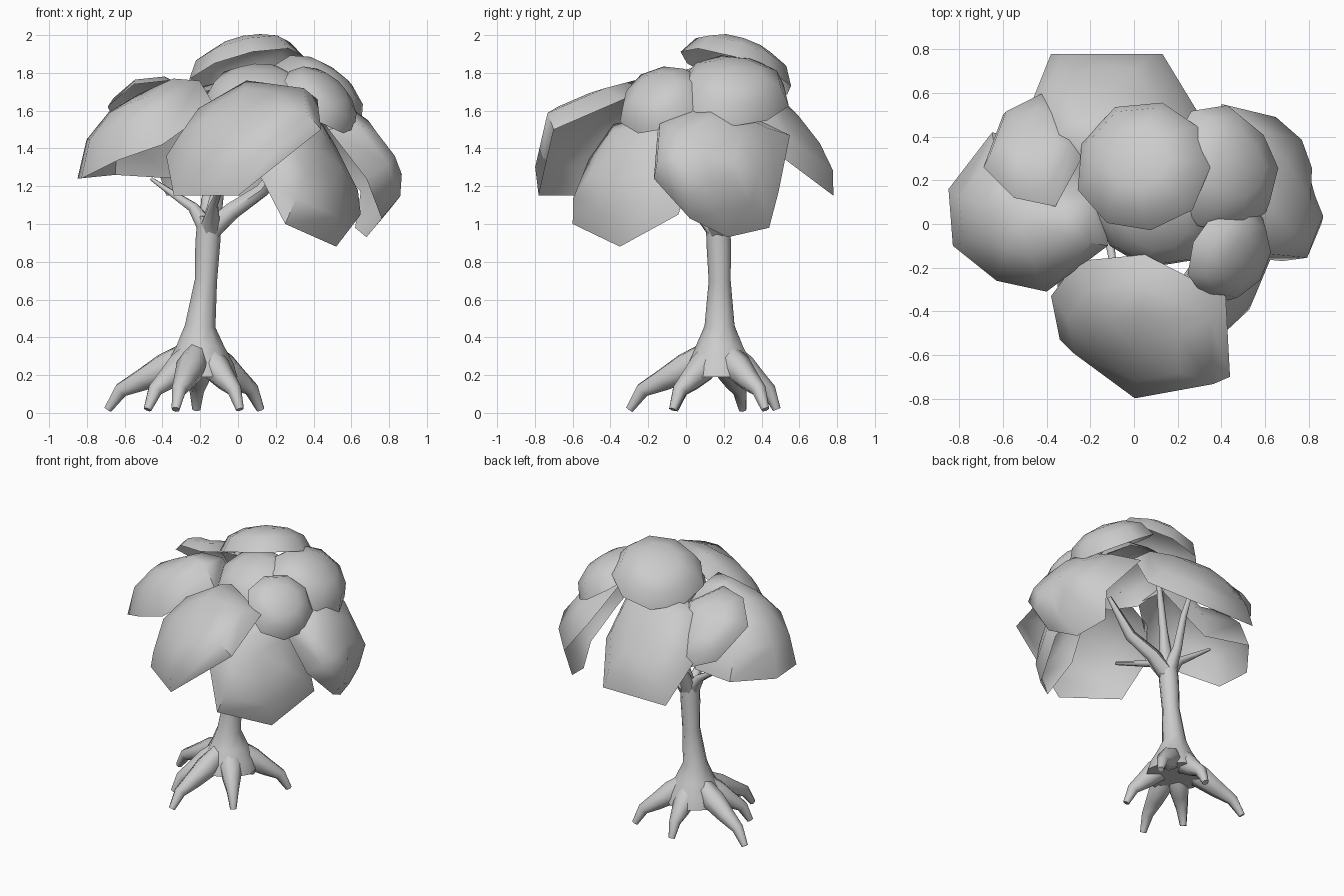
import bpy, bmesh, math, random
from mathutils import Vector

random.seed(4)
if "Cube" in bpy.data.objects:
    bpy.data.objects.remove(bpy.data.objects["Cube"], do_unlink=True)

GREY = (0.6, 0.6, 0.6, 1)
grey = bpy.data.materials.new("plain grey")
grey.use_nodes = True
grey.diffuse_color = GREY
grey.node_tree.nodes["Principled BSDF"].inputs["Base Color"].default_value = GREY
UP = Vector((0, 0, 1))


def finish(name, bm):
    """Turn a bmesh into a smooth-shaded object."""
    mesh = bpy.data.meshes.new(name)
    bm.to_mesh(mesh)
    bm.free()
    mesh.materials.append(grey)
    obj = bpy.data.objects.new(name, mesh)
    bpy.context.collection.objects.link(obj)
    bpy.ops.object.select_all(action="DESELECT")
    obj.select_set(True)
    bpy.context.view_layer.objects.active = obj
    bpy.ops.object.shade_smooth_by_angle(angle=math.radians(60))
    return obj


def bridge(bm, a, b):
    n = len(a)
    for i in range(n):
        bm.faces.new((a[i], a[(i + 1) % n], b[(i + 1) % n], b[i]))


def tube(name, path, sides=7):
    """Tapered limb through (x, y, z, radius) points."""
    bm = bmesh.new()
    pts = [Vector(p[:3]) for p in path]
    axis = pts[-1] - pts[0]
    ref = Vector((1, 0, 0)) if abs(axis.normalized().z) > 0.9 else UP
    rings = []
    for i, p in enumerate(pts):
        t = (pts[min(i + 1, len(pts) - 1)] - pts[max(i - 1, 0)]).normalized()
        u = ref.cross(t).normalized()
        v = t.cross(u)
        rings.append([bm.verts.new(p + path[i][3] * (
            u * math.cos(k * math.tau / sides) + v * math.sin(k * math.tau / sides)))
            for k in range(sides)])
    for a, b in zip(rings, rings[1:]):
        bridge(bm, a, b)
    bm.faces.new(rings[0][::-1])
    bm.faces.new(rings[-1])
    return finish(name, bm)


def leaf_dome(name, rim, crown):
    """Open domed shell rising from a rim polygon to a crown point."""
    bm = bmesh.new()
    rim = [Vector(p) for p in rim]
    centre = sum(rim, Vector()) / len(rim)
    lift = Vector(crown) - centre
    rings = []
    for angle in map(math.radians, (0, 35, 62)):
        rings.append([bm.verts.new(centre + (p - centre) * math.cos(angle)
                                   + lift * math.sin(angle)) for p in rim])
    for a, b in zip(rings, rings[1:]):
        bridge(bm, a, b)
    top = bm.verts.new(crown)
    for k in range(len(rim)):
        bm.faces.new((rings[-1][k], rings[-1][(k + 1) % len(rim)], top))
    bmesh.ops.recalc_face_normals(bm, faces=bm.faces)
    if sum((f.normal.dot(lift) for f in bm.faces)) < 0:
        bmesh.ops.reverse_faces(bm, faces=bm.faces)
    return finish(name, bm)


def round_dome(name, centre, normal, width, height, depth, sides=9):
    """Leaf dome on a slightly uneven oval rim."""
    c, n = Vector(centre), Vector(normal).normalized()
    u = UP.cross(n).normalized()
    v = n.cross(u)
    rim = []
    for k in range(sides):
        a, w = (k + 0.5) * math.tau / sides, random.uniform(0.98, 1.08)
        rim.append(c + w * (u * width * math.cos(a) + v * height * math.sin(a)))
    leaf_dome(name, rim, c + n * depth)


# Trunk with a wide flared foot
tube("trunk", [(-.2, .18, .19, .2), (-.2, .18, .26, .18), (-.2, .18, .35, .13),
               (-.2, .18, .46, .082), (-.17, .18, .7, .06), (-.16, .175, .9, .067),
               (-.15, .17, 1.04, .065)], 9)

# Arching roots, from the foot to each tip on the ground
foot = Vector((-.2, .18, 0))
tips = [(-.33, -.3), (.01, -.07), (.12, .42), (-.48, -.06), (-.69, .3), (-.22, .48)]
arch = [(.1, .33, .06), (.38, .24, .08), (.63, .175, .06), (.86, .12, .04), (1, .018, .022)]
for i, tip in enumerate(tips):
    reach = Vector((*tip, 0)) - foot
    tube(f"root_{i + 1}", [(*(foot + reach * s).xy, z, r) for s, z, r in arch])

# Branches fanning out under the leaves
fork = (-.15, .17, .96, .06)
branches = {
    "right_branch": [(-.03, .16, 1.07, .05), (.13, .12, 1.18, .04), (.3, .1, 1.42, .015)],
    "left_branch": [(-.24, .18, 1.09, .03), (-.36, .22, 1.17, .018), (-.46, .24, 1.24, .01)],
    "back_branch": [(-.16, .26, 1.13, .035), (-.13, .36, 1.32, .025), (-.13, .45, 1.5, .012)],
    "front_branch": [(-.13, .03, 1.1, .025), (-.08, -.28, 1.22, .012)],
    "top_branch": [(-.09, .2, 1.25, .03), (.02, .26, 1.75, .012)],
}
for name, path in branches.items():
    tube(name, [fork] + path, 6)

# Large drooping leaf masses: rim corners, then crown
leaf_dome("front_leaves", [
    (-.34, -.53, 1.15), (0, -.78, 1.15), (.44, -.7, 1.5), (.42, -.33, 1.66),
    (.05, -.14, 1.71), (-.26, -.17, 1.53), (-.38, -.33, 1.36)], (0, -.57, 1.61))
leaf_dome("left_leaves", [
    (-.85, .16, 1.24), (-.83, -.1, 1.24), (-.63, -.26, 1.34), (-.4, -.31, 1.42),
    (-.12, -.1, 1.62), (-.13, .15, 1.6), (-.32, .35, 1.24), (-.65, .42, 1.26)],
    (-.52, .02, 1.69))
leaf_dome("back_left_leaves", [
    (-.4, .6, 1.36), (-.6, .5, 1.43), (-.69, .26, 1.62), (-.55, .12, 1.74),
    (-.36, .08, 1.76), (-.24, .3, 1.7), (-.28, .54, 1.42)], (-.47, .42, 1.67))
leaf_dome("back_leaves", [
    (-.38, .78, 1.15), (.13, .78, 1.15), (.3, .5, 1.36), (.25, .3, 1.65),
    (-.1, .25, 1.72), (-.38, .35, 1.65), (-.46, .58, 1.4)], (-.1, .59, 1.58))
leaf_dome("right_leaves", [
    (.68, .22, .93), (.62, .44, .98), (.65, .49, 1.17), (.4, .55, 1.47),
    (.38, .2, 1.64), (.48, -.15, 1.5), (.68, -.17, 1.24), (.76, .02, 1.03)], (.81, .11, 1.38))
leaf_dome("front_right_leaves", [
    (.25, -.6, 1), (.52, -.35, .88), (.65, -.04, 1.05), (.5, .05, 1.35),
    (.38, -.02, 1.54), (.15, -.34, 1.48), (.12, -.5, 1.25)], (.43, -.36, 1.39))

# Rounder leaf masses: rim centre, facing, half width, half height, depth
domes = {
    "top_leaves": ((.05, .26, 1.81), (-.25, .33, 1), .31, .31, .17),
    "middle_leaves": ((.11, .06, 1.66), (0, -.4, .9), .29, .27, .17),
    "upper_right_leaves": ((.4, .25, 1.68), (.52, .1, .8), .29, .28, .18),
    "small_right_leaves": ((.43, -.13, 1.65), (.6, -.35, .7), .23, .23, .13),
}
for name, spec in domes.items():
    round_dome(name, *spec)
